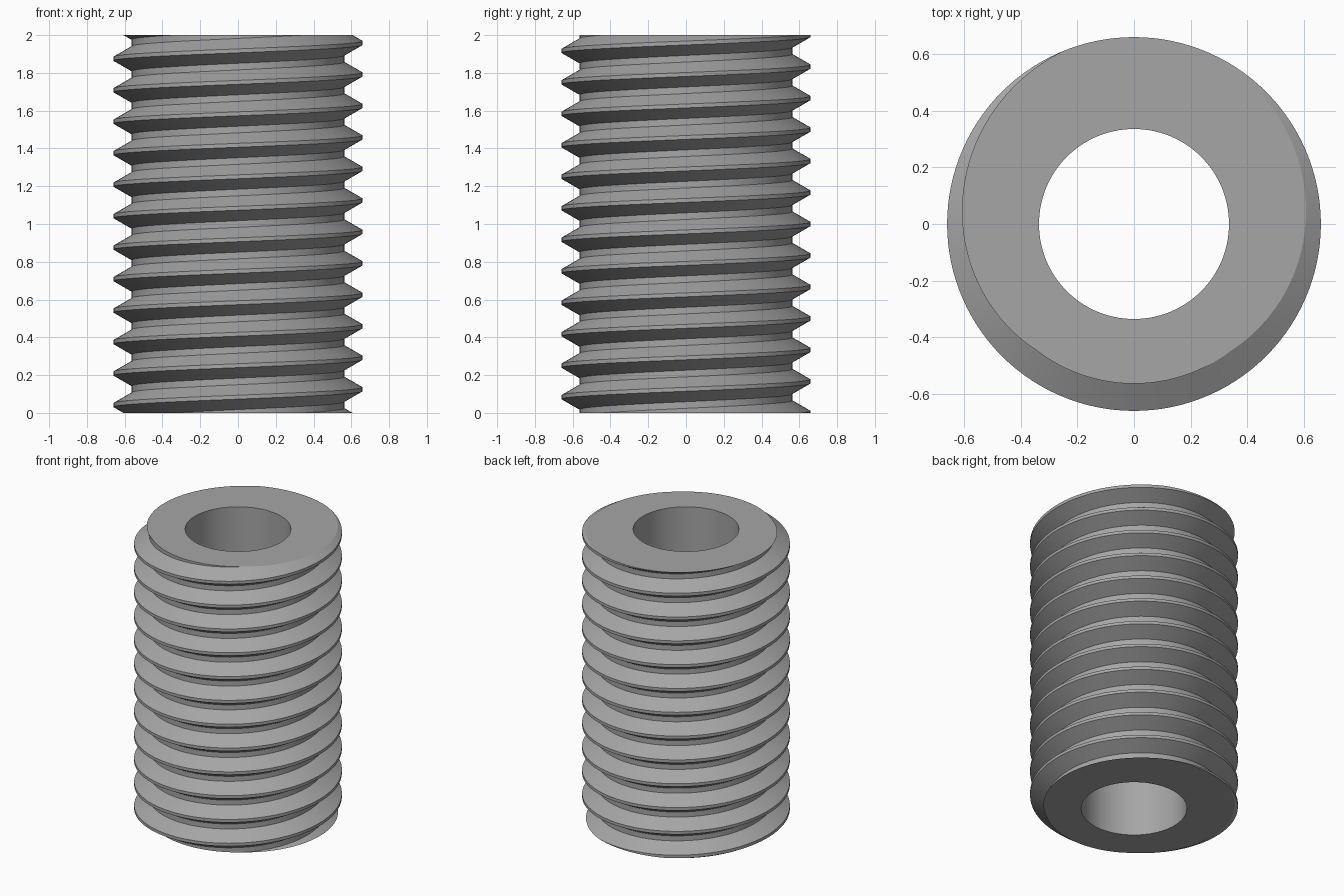
import bpy, bmesh, math

if "Cube" in bpy.data.objects:
    bpy.data.objects.remove(bpy.data.objects["Cube"])

HEIGHT, TURNS, SEG = 2.0, 12, 120
PITCH = HEIGHT / TURNS
CREST_R, ROOT_R, BORE_R = 0.659, 0.563, 0.335
CREST_FLAT = PITCH / 8
FLANK = (CREST_R - ROOT_R) * math.tan(math.radians(30))

steel = bpy.data.materials.new("steel grey")
steel.diffuse_color = (0.38, 0.38, 0.38, 1)
steel.use_nodes = True
steel.node_tree.nodes["Principled BSDF"].inputs["Base Color"].default_value = steel.diffuse_color

bm = bmesh.new()

# One tooth as (radius, height offset from the crest centre)
half = CREST_FLAT / 2
tooth = [(ROOT_R, -half - FLANK), (CREST_R, -half),
         (CREST_R, half), (ROOT_R, half + FLANK)]
profile = [(r, dz + k * PITCH) for k in range(-2, TURNS + 2) for r, dz in tooth]

# Sweep the tooth row once round, rising one pitch; crest starts at the back
columns = []
for j in range(SEG):
    a = math.pi / 2 + math.tau * j / SEG
    columns.append([bm.verts.new((r * math.cos(a), r * math.sin(a), z + PITCH * j / SEG))
                    for r, z in profile])
for j in range(SEG):
    a = columns[j]
    # The last column joins the first one, shifted up by one tooth
    b = columns[j + 1] if j + 1 < SEG else columns[0][len(tooth):]
    for i in range(min(len(a), len(b)) - 1):
        bm.faces.new((a[i], b[i], b[i + 1], a[i + 1]))

# Trim the thread flat at both ends
for z, up in ((0, -1), (HEIGHT, 1)):
    bmesh.ops.bisect_plane(bm, geom=bm.verts[:] + bm.edges[:] + bm.faces[:],
                           dist=1e-5, plane_co=(0, 0, z), plane_no=(0, 0, up),
                           clear_outer=True)
bmesh.ops.remove_doubles(bm, verts=bm.verts[:], dist=1e-4)
rims = [[e for e in bm.edges if e.is_boundary and all(abs(v.co.z - z) < 1e-3 for v in e.verts)]
        for z in (0, HEIGHT)]

# Bore wall
rings = [[bm.verts.new((BORE_R * math.cos(math.tau * j / SEG),
                        BORE_R * math.sin(math.tau * j / SEG), z)) for j in range(SEG)]
         for z in (0, HEIGHT)]
for j in range(SEG):
    n = (j + 1) % SEG
    bm.faces.new((rings[0][j], rings[1][j], rings[1][n], rings[0][n]))

# Flat end rings between the thread outline and the bore
for rim, ring, up in zip(rims, rings, (-1, 1)):
    bore_edges = [bm.edges.get((ring[j], ring[(j + 1) % SEG])) for j in range(SEG)]
    bmesh.ops.triangle_fill(bm, use_beauty=True, use_dissolve=False,
                            edges=rim + bore_edges, normal=(0, 0, up))
bmesh.ops.recalc_face_normals(bm, faces=bm.faces[:])

mesh = bpy.data.meshes.new("threaded_sleeve")
bm.to_mesh(mesh)
bm.free()
mesh.materials.append(steel)
sleeve = bpy.data.objects.new("threaded_sleeve", mesh)
bpy.context.collection.objects.link(sleeve)

# Smooth round surfaces, crisp thread edges
bpy.context.view_layer.objects.active = sleeve
sleeve.select_set(True)
bpy.ops.object.shade_smooth_by_angle(angle=math.radians(20))
